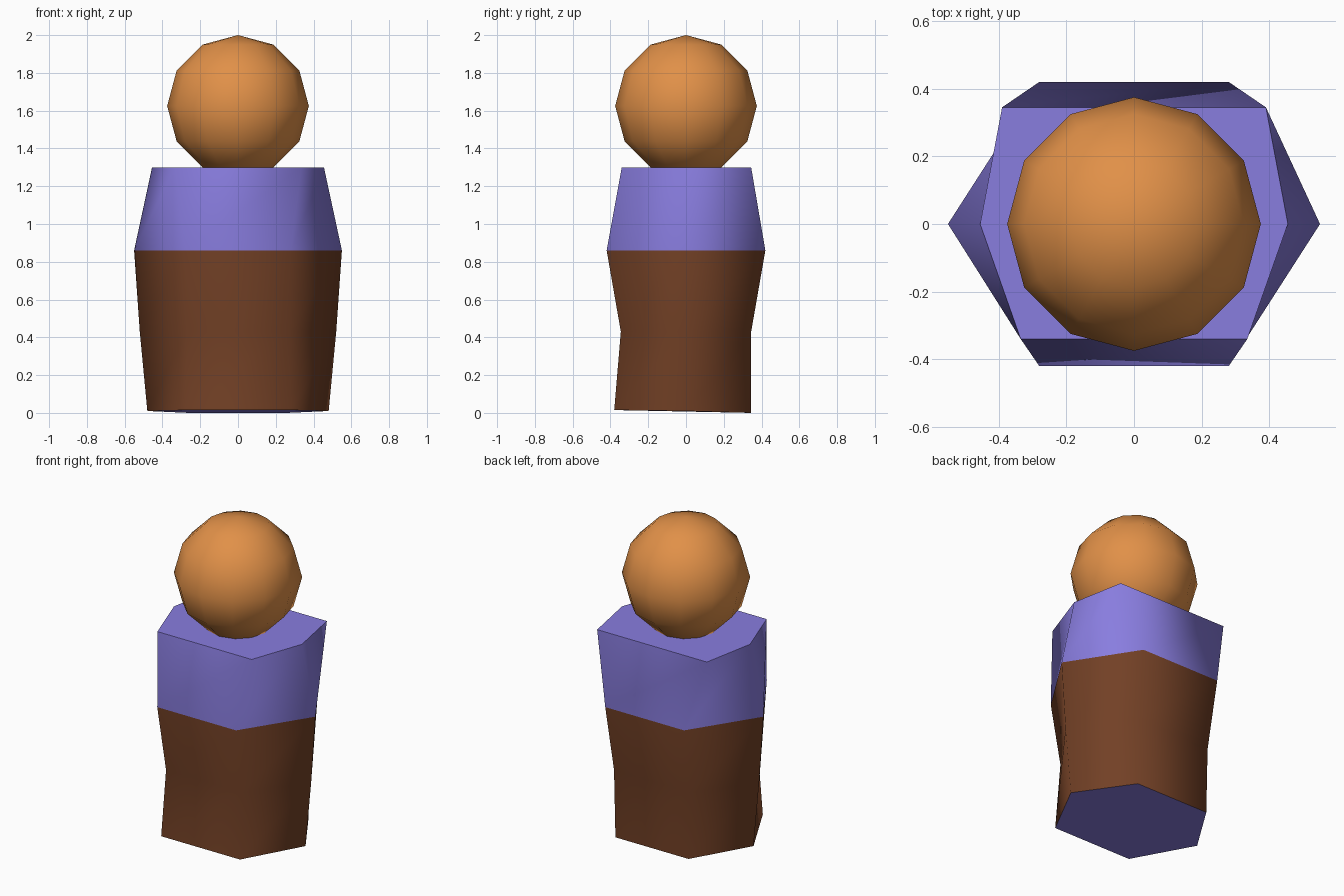
import bpy
import bmesh

if "Cube" in bpy.data.objects:
    bpy.data.objects.remove(bpy.data.objects["Cube"])


def material(name, color):
    m = bpy.data.materials.new(name)
    m.diffuse_color = (*color, 1)
    m.use_nodes = True
    m.node_tree.nodes["Principled BSDF"].inputs["Base Color"].default_value = m.diffuse_color
    return m


orange = material("orange", (0.75, 0.28, 0.065))
purple = material("purple", (0.25, 0.205, 0.74))
brown = material("brown", (0.17, 0.052, 0.019))


# Body: six-sided rings stacked from the feet to the shoulders
# side half width, side z, back x, back y, back z, front x, front y, front z
rings = [
    (0.48, 0.01, 0.26, 0.345, 0.0, 0.28, -0.38, 0.015),
    (0.52, 0.43, 0.27, 0.345, 0.43, 0.27, -0.345, 0.43),
    (0.55, 0.86, 0.28, 0.42, 0.86, 0.28, -0.42, 0.86),
    (0.455, 1.3, 0.39, 0.345, 1.3, 0.335, -0.34, 1.3),
]
bm = bmesh.new()
loops = []
for sx, sz, bx, by, bz, fx, fy, fz in rings:
    points = [(sx, 0, sz), (bx, by, bz), (-bx, by, bz),
              (-sx, 0, sz), (-fx, fy, fz), (fx, fy, fz)]
    loops.append([bm.verts.new(p) for p in points])

# Walls: brown below the waist, purple above, smooth
for level, (low, high) in enumerate(zip(loops, loops[1:])):
    for i in range(6):
        j = (i + 1) % 6
        for tri in ((low[i], low[j], high[j]), (low[i], high[j], high[i])):
            face = bm.faces.new(tri)
            face.smooth = True
            face.material_index = 0 if level == 2 else 1

# Purple flat caps with sharp rims
for cap in (loops[0][::-1], loops[-1]):
    face = bm.faces.new(cap)
    for edge in face.edges:
        edge.smooth = False
mesh = bpy.data.meshes.new("body")
bm.to_mesh(mesh)
bm.free()
mesh.materials.append(purple)
mesh.materials.append(brown)
body = bpy.data.objects.new("body", mesh)
bpy.context.collection.objects.link(body)

# Head: low-poly ball sunk slightly into the shoulders
bpy.ops.mesh.primitive_uv_sphere_add(segments=12, ring_count=6, radius=0.375,
                                     location=(0, 0, 1.625))
head = bpy.context.object
head.name = "head"
head.data.materials.append(orange)
bpy.ops.object.shade_smooth()
